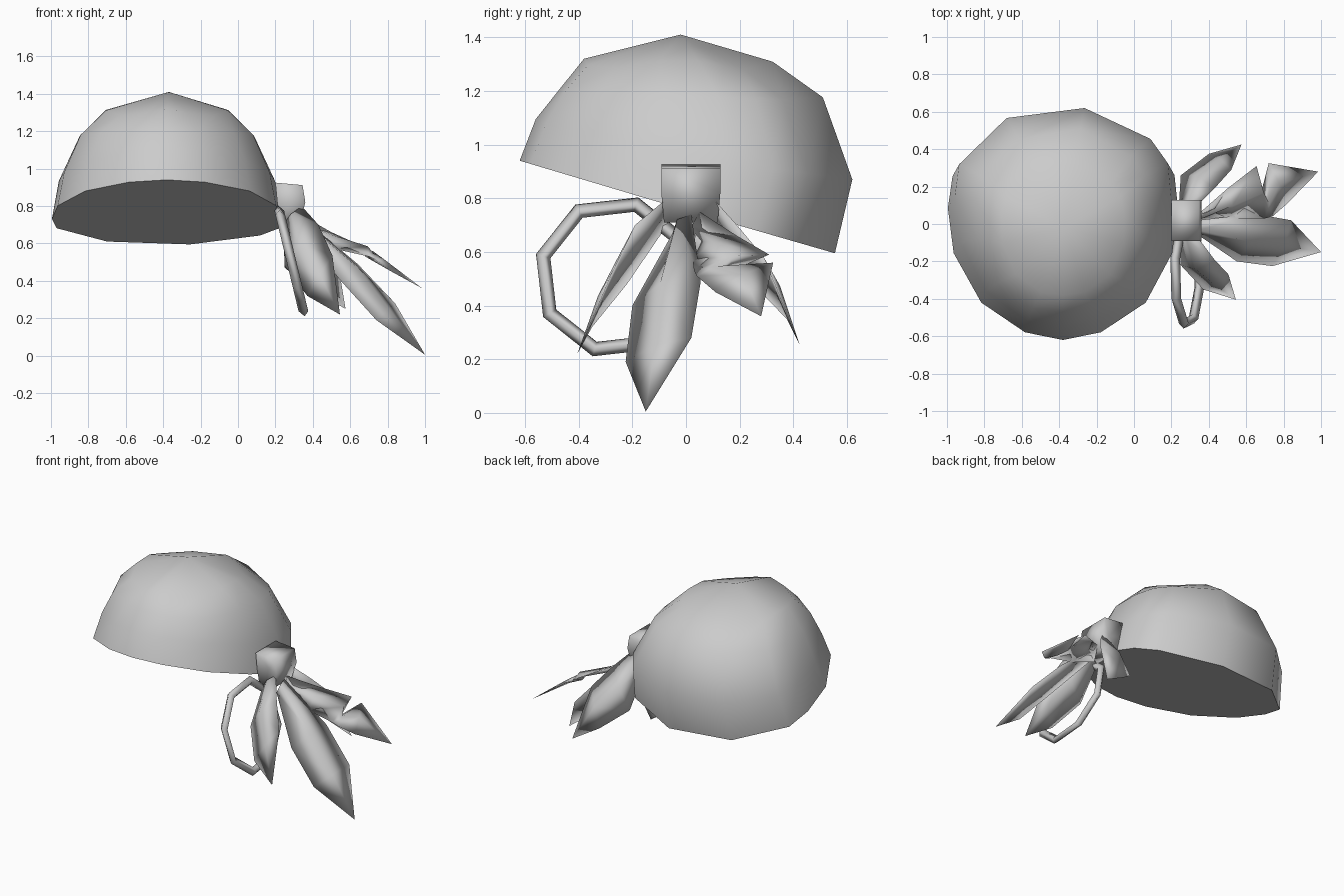
import bpy, bmesh, math
from mathutils import Vector

if "Cube" in bpy.data.objects:
    bpy.data.objects.remove(bpy.data.objects["Cube"], do_unlink=True)

cloth = bpy.data.materials.new("light_grey")
cloth.use_nodes = True
GREY = (0.6, 0.6, 0.6, 1)
cloth.diffuse_color = GREY
cloth.node_tree.nodes["Principled BSDF"].inputs["Base Color"].default_value = GREY


def finish(name, bm, angle=180):
    bmesh.ops.recalc_face_normals(bm, faces=bm.faces[:])
    mesh = bpy.data.meshes.new(name)
    bm.to_mesh(mesh)
    bm.free()
    mesh.materials.append(cloth)
    mesh.shade_smooth()
    mesh.set_sharp_from_angle(angle=math.radians(angle))
    obj = bpy.data.objects.new(name, mesh)
    bpy.context.collection.objects.link(obj)


def bridge(bm, lower, upper):
    n = len(lower)
    for i in range(n):
        j = (i + 1) % n
        bm.faces.new((lower[i], lower[j], upper[j], upper[i]))


def fan(bm, loop, point):
    centre = bm.verts.new(point)
    for i, v in enumerate(loop):
        bm.faces.new((v, loop[(i + 1) % len(loop)], centre))


# Head wrap: rings sharing one outline, tilted from front to back
CX = -0.38
outline = [(0, -1), (.33, -.93), (.72, -.66), (.95, -.21), (1, .2), (.97, .5),
           (.81, .72), (.2, 1), (-.52, .91), (-.96, .49), (-1, .2),
           (-.95, -.21), (-.71, -.66), (-.33, -.93)]
# half width, front y, front z, side z, back y, back z, diagonal tuck, diagonal drop
rings = [(.615, -.62, .94, .765, .555, .595, 0, 0),
         (.578, -.56, 1.095, .95, .62, .87, 0, 0),
         (.475, -.47, 1.208, 1.18, .52, 1.18, .1, .02),
         (.335, -.38, 1.32, 1.33, .33, 1.325, .1, .08)]
bm = bmesh.new()
previous = None
for half, fy, fz, sz, by, bz, tuck, drop in rings:
    loop = []
    for u, v in outline:
        z = sz + (fz - sz) * -v if v < 0 else sz + (bz - sz) * v
        scale = 1 - tuck * abs(u) * v
        y = (fy + by) / 2 + (by - fy) / 2 * v * scale
        loop.append(bm.verts.new((CX + half * u * scale, y, z - drop * abs(u * v))))
    if previous:
        bridge(bm, previous, loop)
    else:
        bm.faces.new(loop)
    previous = loop
fan(bm, previous, (CX + .01, -.02, 1.41))
finish("head_wrap", bm, 60)

# Knot: a side profile swept along y, with hollowed ends
bm = bmesh.new()
profile = [(.2, .925), (.345, .912), (.36, .82), (.33, .71), (.22, .72), (.21, .82)]
ends = []
for side in (-1, 1):
    end = [bm.verts.new((x, .018 + side * (.11 if z > .8 else .1), z)) for x, z in profile]
    fan(bm, end, (.28, .018 + side * .07, .82))
    ends.append(end)
bridge(bm, *ends)
finish("knot", bm)


# Tails: pairs of edge points with a raised ridge between, closed at the back
def tail(name, pairs, tip, bulge):
    bm = bmesh.new()
    tip = Vector(tip)
    previous = None
    last = len(pairs) - 1
    for i, (a, b) in enumerate(pairs):
        a, b = Vector(a), Vector(b)
        mid = (a + b) / 2
        normal = (b - a).cross(tip - mid).normalized()
        if normal.z < 0:
            normal = -normal
        lift = bulge * (0.5 if i in (0, last) else 1)
        loop = [bm.verts.new(p) for p in
                (a, mid + normal * lift, b, mid - normal * lift * .2)]
        if previous:
            bridge(bm, previous, loop)
        else:
            bm.faces.new(loop)
        previous = loop
    fan(bm, previous, tip)
    finish(name, bm)


tail("long_tail",
     [((.33, -.05, .67), (.34, .02, .74)),
      ((.55, -.2, .4), (.64, .055, .49)),
      ((.74, -.225, .19), (.84, .02, .28))],
     (1, -.15, .005), .055)
tail("notched_tail",
     [((.34, .02, .64), (.34, .05, .75)),
      ((.52, .025, .57), (.5, .19, .66)),
      ((.7, .03, .53), (.655, .31, .59)),
      ((.74, .04, .51), (.68, .17, .53)),
      ((.82, .11, .45), (.72, .325, .56))],
     (.985, .28, .36), .03)
tail("back_tail",
     [((.24, .1, .7), (.34, .1, .8)),
      ((.25, .26, .47), (.43, .19, .7)),
      ((.4, .375, .35), (.52, .29, .58))],
     (.575, .425, .25), .04)
tail("front_tail",
     [((.24, -.07, .7), (.34, -.07, .8)),
      ((.25, -.22, .48), (.43, -.19, .7)),
      ((.37, -.35, .32), (.505, -.27, .535))],
     (.545, -.405, .22), .04)

# Earring: a slanted eight-sided hoop with a thin square tube
bm = bmesh.new()
loops = []
for i in range(8):
    t = math.radians(29 + 45 * i)
    loop = []
    for k in range(4):
        p = math.radians(90 * k)
        r = .28 + .028 * math.cos(p)
        z = r * math.sin(t)
        loop.append(bm.verts.new((.285 - .24 * z + .026 * math.sin(p),
                                  -.263 + r * math.cos(t), .507 + z)))
    loops.append(loop)
for i in range(8):
    bridge(bm, loops[i], loops[(i + 1) % 8])
finish("hoop_earring", bm)
